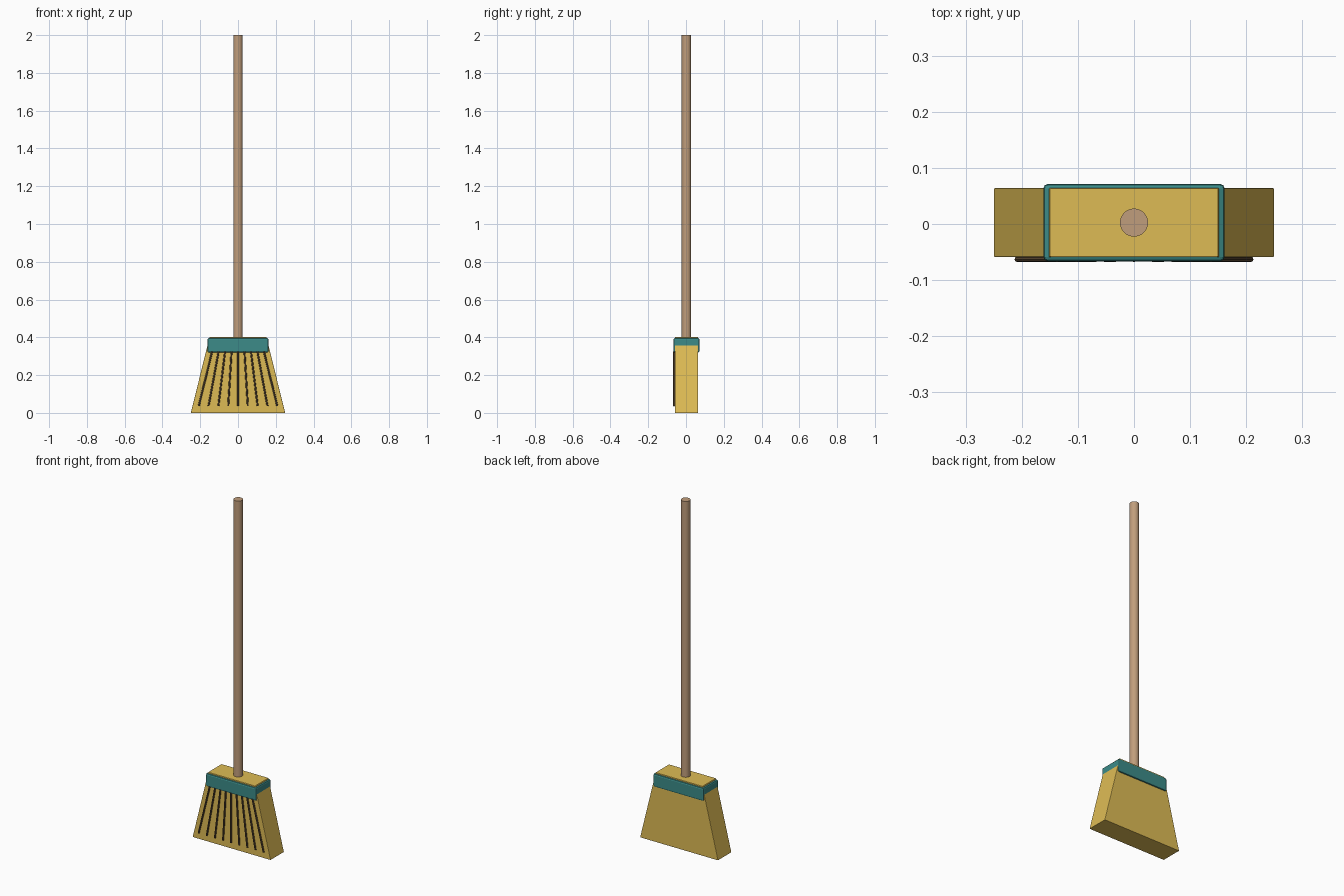
import bpy, bmesh, math
from mathutils import Vector

if "Cube" in bpy.data.objects:
    bpy.data.objects.remove(bpy.data.objects["Cube"])


def material(name, color):
    m = bpy.data.materials.new(name)
    m.diffuse_color = (*color, 1)
    m.use_nodes = True
    m.node_tree.nodes["Principled BSDF"].inputs["Base Color"].default_value = m.diffuse_color
    return m


WOOD = material("wood", (0.53, 0.34, 0.20))
STRAW = material("straw", (0.73, 0.50, 0.09))
TEAL = material("teal", (0.045, 0.26, 0.25))
BROWN = material("brown", (0.11, 0.07, 0.035))
CY = 0.0025  # depth centre of the broom body


def rod(name, start, end, radius, sides, mat):
    a, b = Vector(start), Vector(end)
    d = b - a
    bpy.ops.mesh.primitive_cylinder_add(vertices=sides, radius=radius, depth=d.length,
                                        location=(a + b) / 2,
                                        rotation=d.to_track_quat('Z', 'Y').to_euler())
    ob = bpy.context.object
    ob.name = name
    ob.data.materials.append(mat)
    bpy.ops.object.shade_smooth_by_angle(angle=math.radians(40))
    return ob


def tapered_box(name, half_bottom, half_top, half_y, z0, z1, bevel, mat):
    bm = bmesh.new()
    bmesh.ops.create_cube(bm, size=2)
    for v in bm.verts:
        top = v.co.z > 0
        v.co = (v.co.x * (half_top if top else half_bottom),
                v.co.y * half_y + CY, z1 if top else z0)
    me = bpy.data.meshes.new(name)
    bm.to_mesh(me)
    bm.free()
    ob = bpy.data.objects.new(name, me)
    bpy.context.collection.objects.link(ob)
    me.materials.append(mat)
    mod = ob.modifiers.new("bevel", 'BEVEL')
    mod.width = bevel
    mod.segments = 2
    return ob


# Long wooden handle
rod("handle", (0, CY, 0.38), (0, CY, 2.0), 0.025, 32, WOOD)

# Flared bristle block
tapered_box("bristles", 0.25, 0.15, 0.0615, 0, 0.403, 0.002, STRAW)

# Binding band around the top of the bristles
tapered_box("band", 0.1615, 0.1615, 0.069, 0.32, 0.396, 0.008, TEAL)

# Fanned dark strands on the front face
for i in range(9):
    t = (i - 4) / 4
    rod(f"strand_{i + 1}", (0.208 * t, -0.063, 0.036), (0.137 * t, -0.063, 0.325),
        0.005, 8, BROWN)
